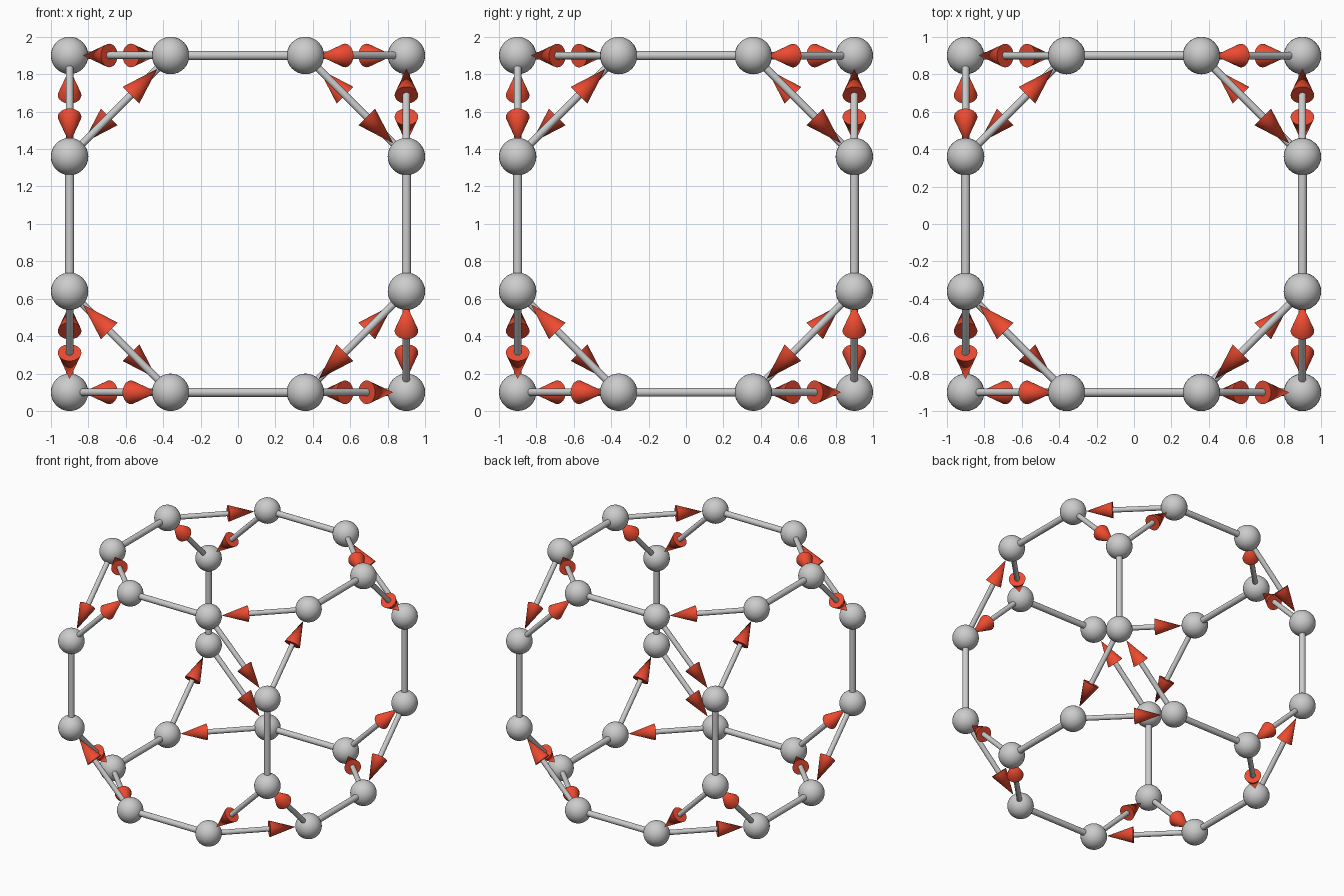
import bpy
from math import radians
from itertools import product
from mathutils import Vector

if "Cube" in bpy.data.objects:
    bpy.data.objects.remove(bpy.data.objects["Cube"])

A, B = 0.9, 0.36                 # node coordinates of the truncated cube
NODE_R = 0.1
ROD_R, SHAFT_R = 0.024, 0.02
HEAD_R, HEAD_L = 0.063, 0.2
LIFT = Vector((0, 0, 1))

red = bpy.data.materials.new("arrow_red")
red.diffuse_color = (0.85, 0.07, 0.03, 1)
red.use_nodes = True
red.node_tree.nodes["Principled BSDF"].inputs["Base Color"].default_value = red.diffuse_color


def finish(name, mat=None):
    ob = bpy.context.object
    ob.name = name
    if mat:
        ob.data.materials.append(mat)
    bpy.ops.object.shade_smooth_by_angle(angle=radians(40))


def taper(name, p, q, r1, r2, sides=32, mat=None):
    """Round bar or cone from p to q."""
    d = q - p
    bpy.ops.mesh.primitive_cone_add(
        vertices=sides, radius1=r1, radius2=r2, depth=d.length,
        location=(p + q) / 2 + LIFT,
        rotation=d.to_track_quat('Z', 'Y').to_euler())
    finish(name, mat)


def point(i, a, b, c):
    """Place a, b, c on axis i and the two axes following it."""
    v = Vector((0, 0, 0))
    v[i], v[(i + 1) % 3], v[(i + 2) % 3] = a, b, c
    return v


# Nodes and plain rods, along the twelve cube edges
for i in range(3):
    for s, t in product((-1, 1), repeat=2):
        ends = [point(i, e * B, s * A, t * A) for e in (-1, 1)]
        for p in ends:
            bpy.ops.mesh.primitive_uv_sphere_add(
                segments=32, ring_count=16, radius=NODE_R, location=p + LIFT)
            finish("node")
        taper("plain_rod", *ends, ROD_R, ROD_R)

# Arrows across the corners, running clockwise around each outer face
for i in range(3):
    for n, s, t in product((-1, 1), repeat=3):
        p = point(i, n * A, s * B, t * A)
        q = point(i, n * A, s * A, t * B)
        if (q - p).dot(point(i, n, 0, 0).cross(p + q)) > 0:
            p, q = q, p
        d = (q - p).normalized()
        tip = q - d * NODE_R
        base = tip - d * HEAD_L
        taper("arrow_shaft", p, base + d * 0.05, SHAFT_R, SHAFT_R)
        taper("arrow_head", base, tip, HEAD_R, 0, mat=red)
